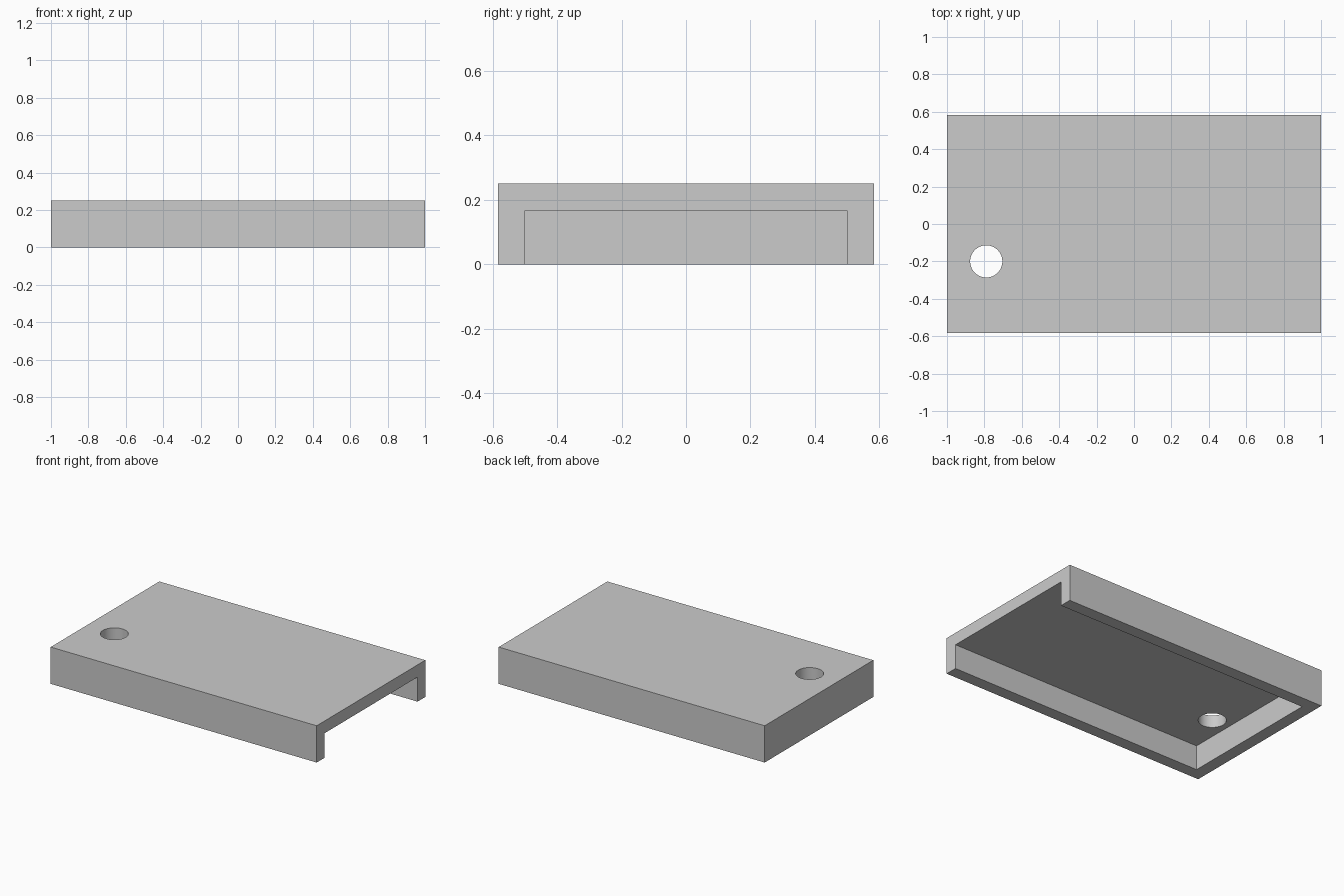
import bpy
from math import radians

cube = bpy.data.objects.get("Cube")
if cube:
    bpy.data.objects.remove(cube, do_unlink=True)

LENGTH, WIDTH, HEIGHT = 2.0, 7 / 6, 0.25
WALL = 1 / 12
HOLE_X, HOLE_Y, HOLE_RADIUS = -0.79, -0.2, 0.086


def add_box(name, x0, x1, y0, y1, z0, z1):
    bpy.ops.mesh.primitive_cube_add(
        size=1, location=((x0 + x1) / 2, (y0 + y1) / 2, (z0 + z1) / 2))
    box = bpy.context.object
    box.name = name
    box.scale = (x1 - x0, y1 - y0, z1 - z0)
    bpy.ops.object.transform_apply(location=True, rotation=False, scale=True)
    return box


def cut(target, cutter):
    cutter.hide_render = True
    mod = target.modifiers.new(cutter.name, 'BOOLEAN')
    mod.operation = 'DIFFERENCE'
    mod.solver = 'EXACT'
    mod.object = cutter
    bpy.ops.object.select_all(action='DESELECT')
    bpy.context.view_layer.objects.active = target
    target.select_set(True)
    bpy.ops.object.modifier_apply(modifier=mod.name)
    bpy.data.objects.remove(cutter, do_unlink=True)


# Solid cover block
cover = add_box("cover", -LENGTH / 2, LENGTH / 2, -WIDTH / 2, WIDTH / 2, 0, HEIGHT)

# Hollow underside, open at the bottom and at the left end
inner = WIDTH / 2 - WALL
cut(cover, add_box("cavity_cutter", -LENGTH / 2 + WALL, LENGTH / 2 + WALL,
                   -inner, inner, -WALL, HEIGHT - WALL))

# Round hole through the top plate
bpy.ops.mesh.primitive_cylinder_add(vertices=64, radius=HOLE_RADIUS, depth=WALL * 2,
                                    location=(HOLE_X, HOLE_Y, HEIGHT))
hole = bpy.context.object
hole.name = "hole_cutter"
hole.scale.z = 1.5
cut(cover, hole)

# Plain grey finish
grey = bpy.data.materials.new("light_grey")
grey.use_nodes = True
colour = (0.6, 0.6, 0.6, 1)
grey.diffuse_color = colour
grey.node_tree.nodes["Principled BSDF"].inputs["Base Color"].default_value = colour
cover.data.materials.clear()
cover.data.materials.append(grey)

bpy.ops.object.shade_smooth_by_angle(angle=radians(30))
